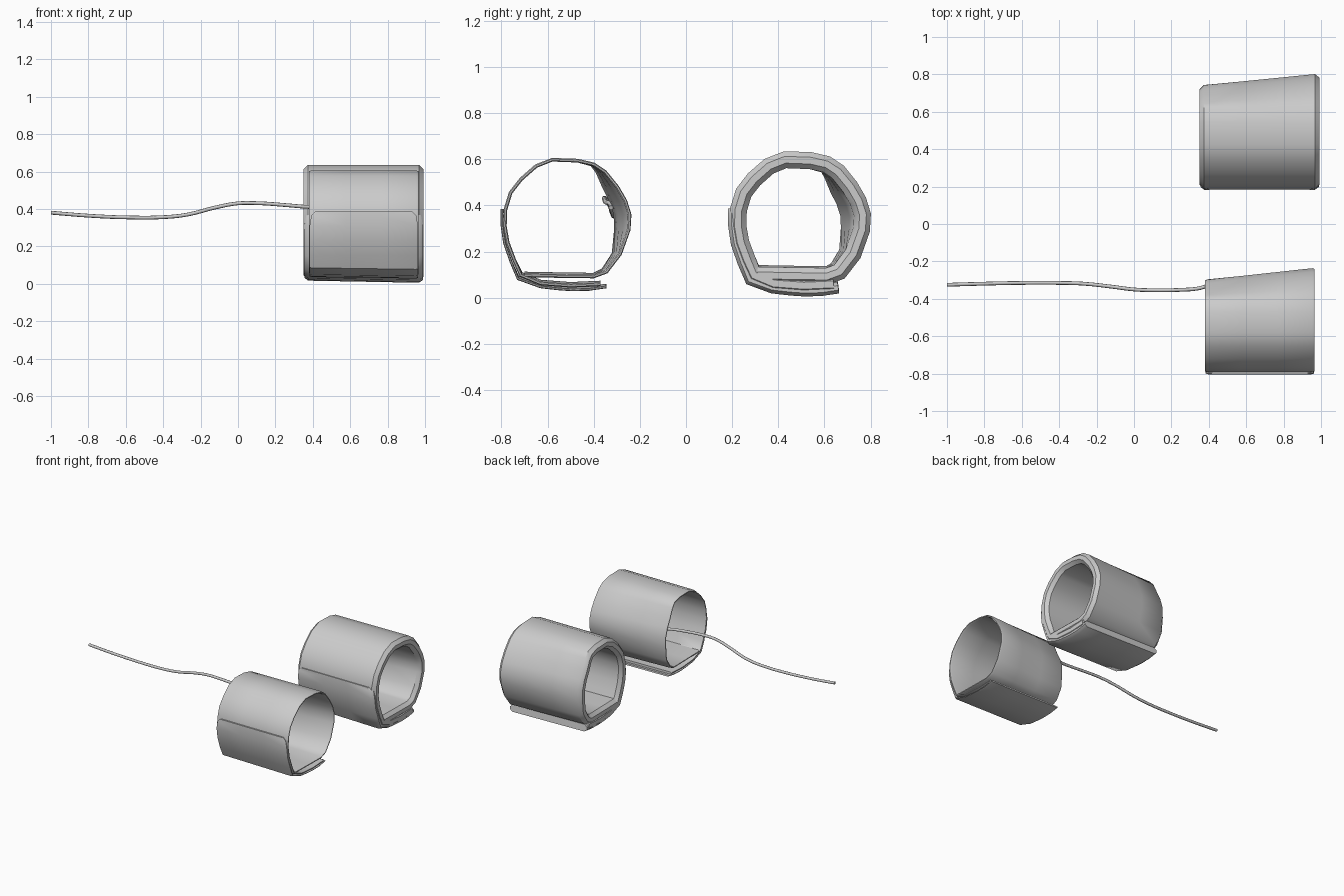
import bpy, bmesh
from mathutils import Vector

if "Cube" in bpy.data.objects:
    bpy.data.objects.remove(bpy.data.objects["Cube"])

# Wrapped band profile (y, z, y-shift at the narrow -x end)
WRAP = [(-.70, .105, 0), (-.55, .102, 0), (-.40, .100, 0), (-.345, .12, -.015),
        (-.285, .19, -.03), (-.247, .295, -.058), (-.243, .36, -.064),
        (-.262, .42, -.064), (-.297, .48, -.06), (-.35, .545, -.035),
        (-.40, .578, -.01), (-.47, .594, 0), (-.58, .598, 0), (-.65, .57, 0),
        (-.715, .513, 0), (-.76, .455, 0), (-.783, .38, 0), (-.785, .31, 0),
        (-.773, .24, 0), (-.745, .165, 0), (-.715, .105, 0), (-.63, .07, 0),
        (-.50, .06, 0), (-.37, .066, 0)]
# Overlapping outer flap profile
FLAP = [(-.797, .385, 0), (-.798, .365, 0), (-.797, .31, 0), (-.786, .235, 0),
        (-.758, .155, 0), (-.728, .09, 0), (-.63, .055, 0), (-.55, .046, 0),
        (-.49, .042, 0), (-.42, .044, 0), (-.345, .055, 0)]
SPLIT = [0, .33, .67, 1]


def band(name, profile, x0, x1, thick, edge, dy=0, rounded=0, drop=0):
    """Sweep a padded strip section (edges thinner than the middle) along a profile."""
    pts = [Vector((0, y + dy, z)) for y, z, s in profile]
    bm = bmesh.new()
    rings = []
    for i, p in enumerate(pts):
        t = pts[min(i + 1, len(pts) - 1)] - pts[max(i - 1, 0)]
        n = Vector((0, t.z, -t.y)).normalized()
        inset = rounded if i == 0 else rounded * .3 if i == 1 else 0
        a, b = x0 + inset, x1 - inset
        xs = [a] + [a + edge + (b - a - 2 * edge) * f for f in SPLIT] + [b]
        hs = [.2] + [.5] * len(SPLIT) + [.2]
        stations = [(x, h) for x, h in zip(xs, hs)] + [(x, -h) for x, h in zip(xs[::-1], hs)]
        ring = []
        for x, h in stations:
            f = (x - x0) / (x1 - x0)
            low = -drop * f if p.z < .15 else 0
            off = n * h * thick + Vector((x, profile[i][2] * (1 - f), low))
            ring.append(bm.verts.new(p + off))
        rings.append(ring)
    k = len(rings[0])
    for r, q in zip(rings, rings[1:]):
        for j in range(k):
            bm.faces.new((r[j], r[(j + 1) % k], q[(j + 1) % k], q[j]))
    for ring in (rings[0], rings[-1]):
        for j in range(k // 2 - 1):
            bm.faces.new((ring[j], ring[j + 1], ring[k - 2 - j], ring[k - 1 - j]))
    bmesh.ops.recalc_face_normals(bm, faces=bm.faces)
    me = bpy.data.meshes.new(name)
    bm.to_mesh(me)
    bm.free()
    ob = bpy.data.objects.new(name, me)
    bpy.context.collection.objects.link(ob)
    smooth(ob, .7)
    return ob


def smooth(ob, angle):
    bpy.ops.object.select_all(action='DESELECT')
    ob.select_set(True)
    bpy.context.view_layer.objects.active = ob
    bpy.ops.object.shade_smooth_by_angle(angle=angle)


# Thin front cuff
band("thin_cuff_wrap", WRAP, .38, .965, .016, .012, drop=.008)
band("thin_cuff_flap", FLAP, .383, .962, .012, .01, rounded=.03, drop=.008)

# Padded rear cuff
band("padded_cuff_wrap", WRAP, .35, .992, .074, .024, dy=1.01, drop=.008)
band("padded_cuff_flap", FLAP, .355, .988, .05, .02, dy=1.005, rounded=.03, drop=.012)

# Hose running from inside the thin cuff
HOSE = [(-1, -.325, .38), (-.8, -.319, .364), (-.6, -.315, .355), (-.4, -.315, .356),
        (-.27, -.319, .37), (-.12, -.335, .408), (0, -.35, .43), (.1, -.354, .431),
        (.25, -.352, .421), (.34, -.345, .413), (.40, -.33, .408), (.46, -.325, .39)]
cu = bpy.data.curves.new("hose", 'CURVE')
cu.dimensions = '3D'
cu.bevel_depth = .01
cu.bevel_resolution = 2
cu.use_fill_caps = True
cu.resolution_u = 4
sp = cu.splines.new('BEZIER')
sp.bezier_points.add(len(HOSE) - 1)
for bp, co in zip(sp.bezier_points, HOSE):
    bp.co = co
    bp.handle_left_type = bp.handle_right_type = 'AUTO'
hose = bpy.data.objects.new("hose", cu)
bpy.context.collection.objects.link(hose)
bpy.ops.object.select_all(action='DESELECT')
hose.select_set(True)
bpy.context.view_layer.objects.active = hose
bpy.ops.object.convert(target='MESH')
smooth(bpy.context.view_layer.objects.active, .9)
